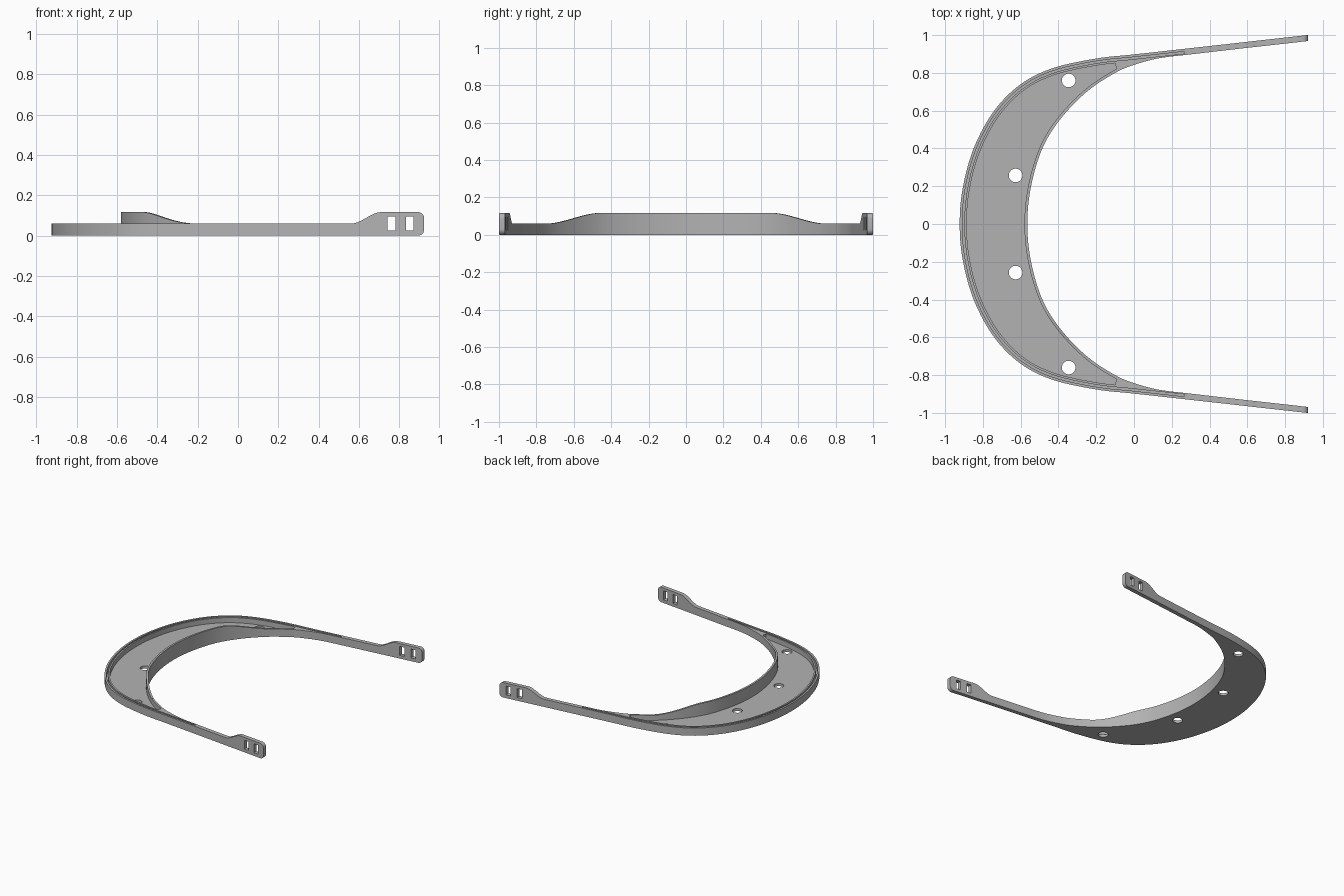
import bpy, bmesh, math
from mathutils import Vector

if "Cube" in bpy.data.objects:
    bpy.data.objects.remove(bpy.data.objects["Cube"])

grey = bpy.data.materials.new("plain grey")
grey.use_nodes = True
grey.diffuse_color = (0.45, 0.45, 0.45, 1)
grey.node_tree.nodes["Principled BSDF"].inputs["Base Color"].default_value = (0.45, 0.45, 0.45, 1)

TOP, TALL, FLOOR, LIP = 0.06, 0.117, 0.02, 0.015
STEPS = 8


def loft(name, sections, hidden=False):
    """Skin a row of closed sections and cap both ends."""
    bm = bmesh.new()
    rings = [[bm.verts.new(p) for p in s] for s in sections]
    n = len(rings[0])
    for a, b in zip(rings, rings[1:]):
        for i in range(n):
            j = (i + 1) % n
            bm.faces.new((a[i], a[j], b[j], b[i]))
    bm.faces.new(rings[0])
    bm.faces.new(rings[-1])
    bmesh.ops.recalc_face_normals(bm, faces=bm.faces)
    mesh = bpy.data.meshes.new(name)
    bm.to_mesh(mesh)
    bm.free()
    mesh.materials.append(grey)
    ob = bpy.data.objects.new(name, mesh)
    bpy.context.collection.objects.link(ob)
    ob.hide_render = hidden
    return ob


def prism(name, loop, z0, z1, hidden=False):
    return loft(name, [[(p[0], p[1], z) for p in loop] for z in (z0, z1)], hidden)


def cut(target, cutter):
    """Subtract the cutter, apply, then discard it."""
    mod = target.modifiers.new("cut", 'BOOLEAN')
    mod.operation, mod.solver, mod.object = 'DIFFERENCE', 'EXACT', cutter
    bpy.context.view_layer.objects.active = target
    bpy.ops.object.modifier_apply(modifier=mod.name)
    bpy.data.objects.remove(cutter)


def smooth_path(half):
    """Mirrored smooth path through half-outline points."""
    pts = [Vector((x, -y)) for x, y in half[:0:-1]] + [Vector(p) for p in half]
    pts = [2 * pts[0] - pts[1]] + pts + [2 * pts[-1] - pts[-2]]
    out = []
    for a, b, c, d in zip(pts, pts[1:], pts[2:], pts[3:]):
        for k in range(STEPS):
            t = k / STEPS
            out.append(0.5 * (2 * b + (c - a) * t + (2 * a - 5 * b + 4 * c - d) * t * t
                              + (3 * b - a - 3 * c + d) * t ** 3))
    return out + [pts[-2]]


def offset(path, d):
    """Shift a path sideways; positive d moves towards the wearer."""
    out = []
    for i, p in enumerate(path):
        t = (path[min(i + 1, len(path) - 1)] - path[max(i - 1, 0)]).normalized()
        out.append(p + Vector((t.y, -t.x)) * d)
    return out


def ease(t):
    t = min(max(t, 0), 1)
    return t * t * (3 - 2 * t)


outer = smooth_path([(-0.923, 0), (-0.905, 0.2), (-0.845, 0.41), (-0.74, 0.6), (-0.6, 0.74),
                     (-0.43, 0.825), (-0.2, 0.876), (0, 0.898), (0.3, 0.931), (0.55, 0.959)])
inner = smooth_path([(-0.565, 0), (-0.545, 0.2), (-0.485, 0.4), (-0.39, 0.555), (-0.25, 0.7),
                     (-0.1, 0.8), (0, 0.842), (0.13, 0.877), (0.3, 0.898), (0.55, 0.927)])

# Curved frame
frame = loft("curved_frame", [[(*o, 0), (*i, 0), (*i, TOP), (*o, TOP)] for o, i in zip(outer, inner)])

# Recessed tray between the outer wall and the inner lip
tray = [p for p in offset(outer, 0.037) if p.x < -0.08]
tray += [p for p in reversed(offset(inner, -LIP)) if p.x < -0.08]
cut(frame, prism("tray_cutter", tray, FLOOR, 0.2, True))

# Narrow shield groove in the outer wall
groove = [(a, b) for a, b in zip(offset(outer, 0.014), offset(outer, 0.025)) if a.x < 0.3]
cut(frame, loft("groove_cutter", [[(*a, FLOOR), (*b, FLOOR), (*b, 0.2), (*a, 0.2)]
                                  for a, b in groove], True))

# Round mounting holes
for x, y in ((-0.346, 0.76), (-0.627, 0.257)):
    for side in (1, -1):
        ring = [(x + 0.036 * math.cos(k * math.tau / 32), side * y + 0.036 * math.sin(k * math.tau / 32))
                for k in range(32)]
        cut(frame, prism("hole_cutter", ring, -0.1, 0.2, True))

# Raised forehead lip with sloping ends
sections = []
for i, o in zip(inner, offset(inner, -LIP)):
    if abs(i.y) < 0.72:
        h = TOP + (TALL - TOP) * ease((0.74 - abs(i.y)) / 0.29)
        sections.append([(*i, TOP), (*o, TOP), (*o, h), (*i, h)])
lip = loft("forehead_lip", sections)

# Strap ends: side profile with sloped shoulder and rounded corners
R, END = 0.03, 0.922
profile = [(0.55, 0)]
for cx, cz, start in ((END - R, R, -90), (END - R, TALL - R, 0)):
    for k in range(7):
        a = math.radians(start + 15 * k)
        profile.append((cx + R * math.cos(a), cz + R * math.sin(a)))
for k in range(13):
    x = 0.71 - 0.15 * k / 12
    profile.append((x, TOP + (TALL - TOP) * ease((x - 0.56) / 0.15)))
profile.append((0.55, TOP))

parts = [frame, lip]
for side, word in ((1, "back"), (-1, "front")):
    ear = loft(word + "_strap_end", [[(x, side * (y + 0.112 * (x - 0.55)), z) for x, z in profile]
                                     for y in (0.927, 0.959)])
    for x in (0.76, 0.851):
        slot = [(x - 0.019, side * 0.8), (x + 0.019, side * 0.8),
                (x + 0.019, side * 1.1), (x - 0.019, side * 1.1)]
        cut(ear, prism("slot_cutter", slot, 0.025, 0.095, True))
    parts.append(ear)

# Smooth curves, crisp edges
for ob in parts:
    bpy.ops.object.select_all(action='DESELECT')
    ob.select_set(True)
    bpy.context.view_layer.objects.active = ob
    bpy.ops.object.shade_smooth_by_angle(angle=math.radians(30))
